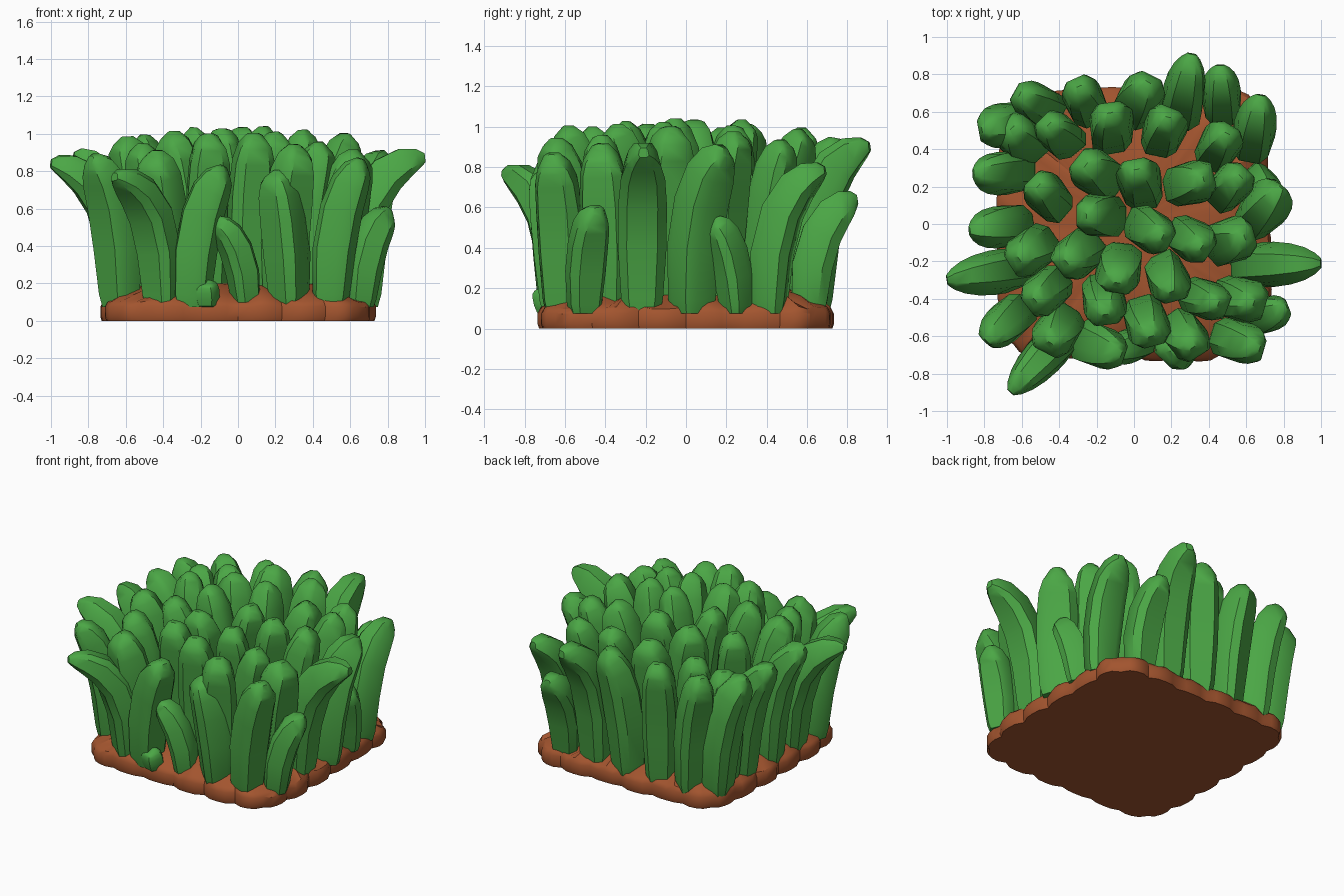
import bpy
import bmesh
import math
import random
from mathutils import Vector

random.seed(4)

if "Cube" in bpy.data.objects:
    bpy.data.objects.remove(bpy.data.objects["Cube"], do_unlink=True)


def make_material(name, color):
    mat = bpy.data.materials.new(name)
    mat.use_nodes = True
    mat.diffuse_color = color
    mat.node_tree.nodes["Principled BSDF"].inputs["Base Color"].default_value = color
    return mat


GREEN = make_material("grass green", (0.07, 0.385, 0.06, 1))
BROWN = make_material("soil brown", (0.365, 0.09, 0.028, 1))


def loft(name, rings, material, angle):
    """Skin a stack of equally sized rings, cap both ends and shade by angle."""
    bm = bmesh.new()
    loops = [[bm.verts.new(p) for p in ring] for ring in rings]
    count = len(loops[0])
    for low, high in zip(loops, loops[1:]):
        for i in range(count):
            j = (i + 1) % count
            bm.faces.new((low[i], low[j], high[j], high[i]))
    bm.faces.new(loops[0][::-1])
    bm.faces.new(loops[-1])
    bmesh.ops.recalc_face_normals(bm, faces=bm.faces)
    mesh = bpy.data.meshes.new(name)
    bm.to_mesh(mesh)
    bm.free()
    mesh.materials.append(material)
    obj = bpy.data.objects.new(name, mesh)
    bpy.context.collection.objects.link(obj)
    bpy.ops.object.select_all(action="DESELECT")
    obj.select_set(True)
    bpy.context.view_layer.objects.active = obj
    bpy.ops.object.shade_smooth_by_angle(angle=math.radians(angle))
    return obj


# Boxy blade cross-section (across, towards the lean) and width along the length
SECTION = [(1, 0.45), (0.65, 0.9), (-0.65, 0.9), (-1, 0.45), (-0.9, -0.6), (-0.5, -1),
           (0.5, -1), (0.9, -0.6)]
TAPER = [(0, 0.74), (0.06, 0.88), (0.3, 1.02), (0.55, 1.02), (0.75, 0.93),
         (0.88, 0.74), (0.96, 0.48), (1, 0.22)]


def blade(name, base, tip):
    """Thick leaf that rises from base and curls over to a tip on its outer side."""
    base, tip = Vector(base), Vector(tip)
    reach = tip - base
    flat = Vector((reach.x, reach.y, 0))
    lean = flat.normalized()
    side = Vector((-lean.y, lean.x, 0))
    size = min(1, 0.4 + 0.85 * reach.z) * random.uniform(0.95, 1.07)
    wobble = [random.uniform(0.9, 1.07) for _ in SECTION]
    curl = 1 + 1.5 * min(1, flat.length / 0.3)

    def spine(t):
        rise = 1 - (1 - t) ** (1 + 0.22 * curl)
        return base + flat * t ** curl + Vector((0, 0, reach.z * rise))

    rings = []
    for t, width in TAPER:
        tangent = spine(min(1, t + 0.02)) - spine(max(0, t - 0.02))
        if t == 0:
            tangent = Vector((0, 0, 1))
        normal = side.cross(tangent.normalized())
        if normal.dot(lean) < 0:
            normal.negate()
        width *= size
        rings.append([spine(t) + side * (u * k * width * 0.112) + normal * (v * k * width * 0.108)
                      for (u, v), k in zip(SECTION, wobble)])
    loft(name, rings, GREEN, 38)


# Rim blades in hundredths: base x, base y, tip x, tip y, tip height
RIM = [
    (-47, 62, -62, 70, 88), (-24, 62, -30, 75, 91), (0, 62, 8, 77, 92),
    (25, 61, 31, 91, 90), (47, 61, 46, 85, 64), (63, 42, 68, 69, 78),
    (-62, 54, -82, 50, 86), (-62, 28, -86, 27, 86), (-63, -1, -88, -4, 88),
    (-63, -24, -100, -30, 84), (-63, -47, -79, -63, 86), (-40, -62, -66, -90, 77),
    (-24, -63, -6, -70, 80), (4, -62, -13, -69, 53), (27, -62, 19, -70, 79),
    (50, -61, 68, -67, 84), (65, -50, 82, -44, 58), (62, -22, 100, -21, 87),
    (65, 3, 79, 20, 87), (66, 25, 74, 13, 53), (-16, -68, -17, -71, 21),
]
for bx, by, tx, ty, height in RIM:
    blade("rim_blade", (bx / 100, by / 100, 0.075), (tx / 100, ty / 100, height / 100))

# Inner blades in hundredths: centre of each head
HEADS = [
    (-60, 46), (-40, 48), (-12, 52), (16, 50), (46, 42), (-46, 15), (-20, 27),
    (3, 22), (30, 22), (52, 20), (-55, -15), (-30, -16), (-18, 4), (9, -3),
    (30, -8), (52, -9), (-47, -36), (-16, -41), (-8, -24), (18, -29),
    (38, -40), (57, -40), (-41, -57), (7, -53), (27, -60),
]
for hx, hy in HEADS:
    head = Vector((hx / 100, hy / 100, 0))
    turn = math.atan2(head.y, head.x) + random.uniform(-0.5, 0.5)
    out = Vector((math.cos(turn), math.sin(turn), 0))
    # blades get shorter towards the corners of the bed
    top = Vector((0, 0, 1.025 - 0.4 * abs(head.x * head.y) - 0.08 * head.length_squared))
    blade("inner_blade", head - out * 0.05 + Vector((0, 0, 0.09)), head + out * 0.09 + top)

# Soil bed with shallow clumps along its edges
LOBES, STEPS, HALF = 6, 4, 0.705
outline = []
for quarter in range(4):
    along = Vector((math.cos(quarter * math.pi / 2), math.sin(quarter * math.pi / 2), 0))
    outward = Vector((along.y, -along.x, 0))
    for lobe in range(LOBES):
        bulge = random.uniform(0.012, 0.033)
        for step in range(STEPS):
            s = 2 * (lobe + step / STEPS) / LOBES - 1
            corner = 0.06 * abs(s) ** 6
            swell = bulge * math.sin(math.pi * step / STEPS) ** 0.4 if step else -0.002
            outline.append(along * s * (HALF - corner) + outward * (HALF + swell - corner))

bumps = [random.uniform(-0.012, 0.03) for _ in outline]
soil_rings = []
for scale, z, rough in [(0.99, 0, 0), (1, 0.02, 0), (1, 0.075, 0.2), (0.98, 0.1, 0.4),
                        (0.88, 0.135, 1), (0.7, 0.19, 0.5), (0.4, 0.2, 0), (0.1, 0.2, 0)]:
    soil_rings.append([p * scale + Vector((0, 0, z + b * rough)) for p, b in zip(outline, bumps)])
loft("soil_bed", soil_rings, BROWN, 35)
